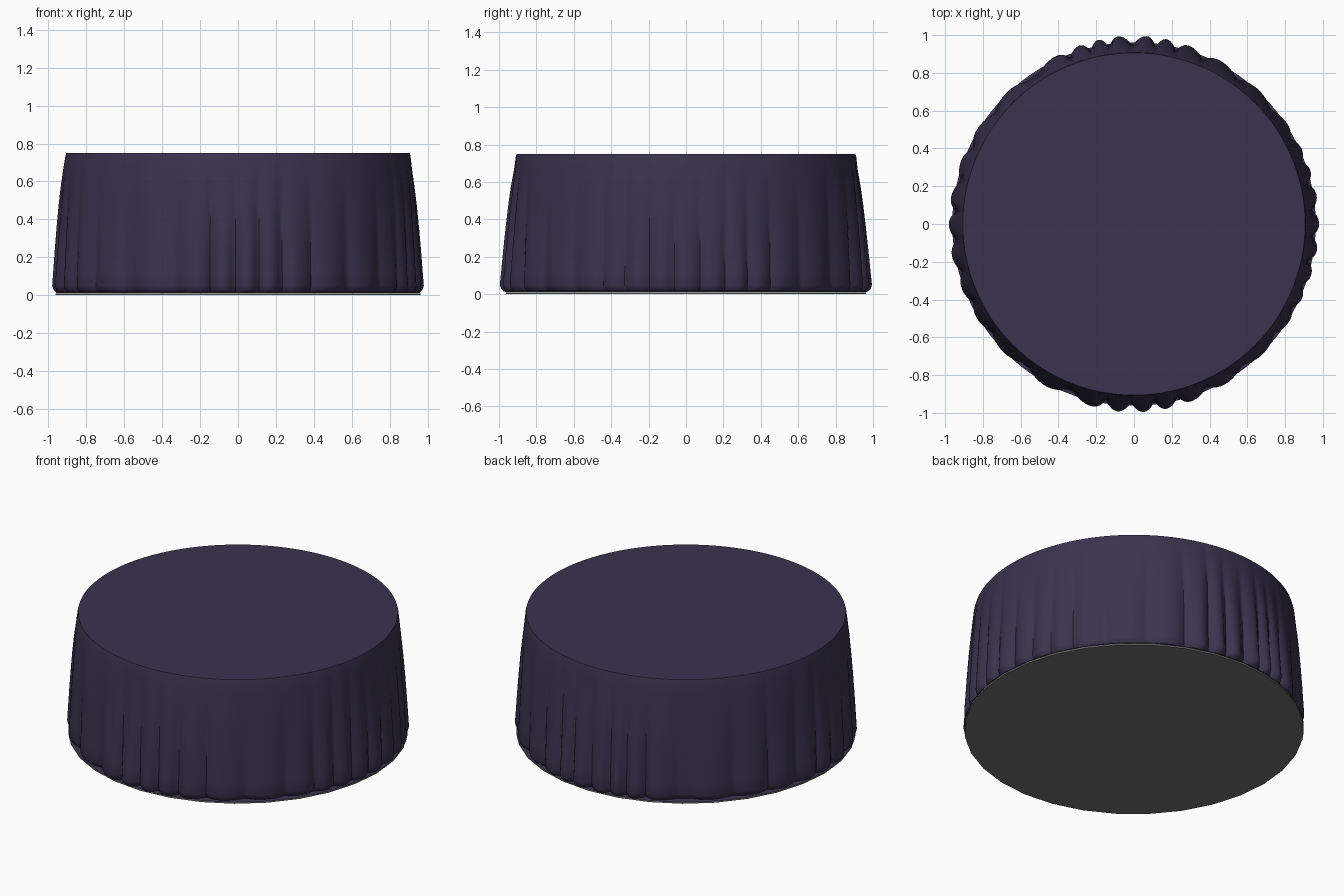
import bpy, bmesh, math, random

random.seed(4)
cube = bpy.data.objects.get("Cube")
if cube:
    bpy.data.objects.remove(cube, do_unlink=True)


def make_material(name, rgb):
    mat = bpy.data.materials.new(name)
    mat.use_nodes = True
    mat.diffuse_color = (*rgb, 1)
    mat.node_tree.nodes["Principled BSDF"].inputs["Base Color"].default_value = (*rgb, 1)
    return mat


purple = make_material("dark purple cloth", (0.042, 0.033, 0.077))
grey = make_material("grey underside", (0.17, 0.17, 0.178))

SEGMENTS = 480
HEIGHT = 0.75
HEM_RADIUS = 0.962

# Direction of each fold crest in degrees, counterclockwise from the left side
crests = [0, 9, 17, 24, 33, 47, 62, 73, 80, 86, 95, 101, 107, 115, 134, 149, 160, 172,
          180, 190, 201, 211, 224, 241, 257, 265, 273, 280, 288, 300, 315, 328, 336, 344, 352]
fold_start = [random.uniform(0.6, HEIGHT) for _ in crests]


def crest_radius(a):
    """Crests stand out furthest at the front and back."""
    return 0.966 + 0.014 * math.cos(a) ** 8 + 0.031 * math.sin(a) ** 8


def fold_bump(index, degrees):
    """Rounded fold reaching halfway to its neighbours, at most seven degrees."""
    offset = (degrees - crests[index] + 180) % 360 - 180
    step = 1 if offset > 0 else -1
    gap = abs(crests[(index + step) % len(crests)] - crests[index])
    reach = min(min(gap, 360 - gap) / 2, 7)
    return max(0, 1 - (offset / reach) ** 2)


def skirt_radius(a, z, valley):
    degrees = math.degrees(a)
    bumps = [fold_bump(i, degrees) for i in range(len(crests))]
    bump = max(bumps)
    start = fold_start[bumps.index(bump)]
    fade = max(0, min(1, (start - z) / (start - 0.05))) ** 0.85
    return valley + bump * fade * (crest_radius(a) - 0.945)


def finish(bm, name, material):
    bmesh.ops.recalc_face_normals(bm, faces=bm.faces)
    mesh = bpy.data.meshes.new(name)
    bm.to_mesh(mesh)
    bm.free()
    obj = bpy.data.objects.new(name, mesh)
    bpy.context.collection.objects.link(obj)
    mesh.materials.append(material)
    bpy.ops.object.select_all(action='DESELECT')
    obj.select_set(True)
    bpy.context.view_layer.objects.active = obj
    bpy.ops.object.shade_smooth_by_angle(angle=math.radians(40))
    return obj


# Pleated cover: flat round top, flaring skirt, and a plain round hem under the folds
profile = [(HEIGHT, 0.906), (0.735, 0.91), (0.67, 0.917), (0.58, 0.925), (0.48, 0.931),
           (0.36, 0.936), (0.24, 0.94), (0.12, 0.943), (0.05, 0.945), (0.028, 0.938),
           (0.016, 0.925)]
angles = [math.tau * i / SEGMENTS for i in range(SEGMENTS)]
bm = bmesh.new()


def add_ring(radii, z):
    return [bm.verts.new((r * math.cos(a), r * math.sin(a), z)) for r, a in zip(radii, angles)]


rings = [add_ring([skirt_radius(a, z, valley) for a in angles], z) for z, valley in profile]
rings.append(add_ring([HEM_RADIUS] * SEGMENTS, 0.011))
for upper, lower in zip(rings, rings[1:]):
    for i in range(SEGMENTS):
        j = (i + 1) % SEGMENTS
        bm.faces.new((upper[i], lower[i], lower[j], upper[j]))
bm.faces.new(rings[0])
finish(bm, "pleated_cover", purple)

# Thin grey base board
bm = bmesh.new()
bmesh.ops.create_cone(bm, cap_ends=True, segments=32, radius1=HEM_RADIUS,
                      radius2=HEM_RADIUS, depth=0.01)
bmesh.ops.translate(bm, verts=bm.verts, vec=(0, 0, 0.005))
finish(bm, "base_board", grey)
